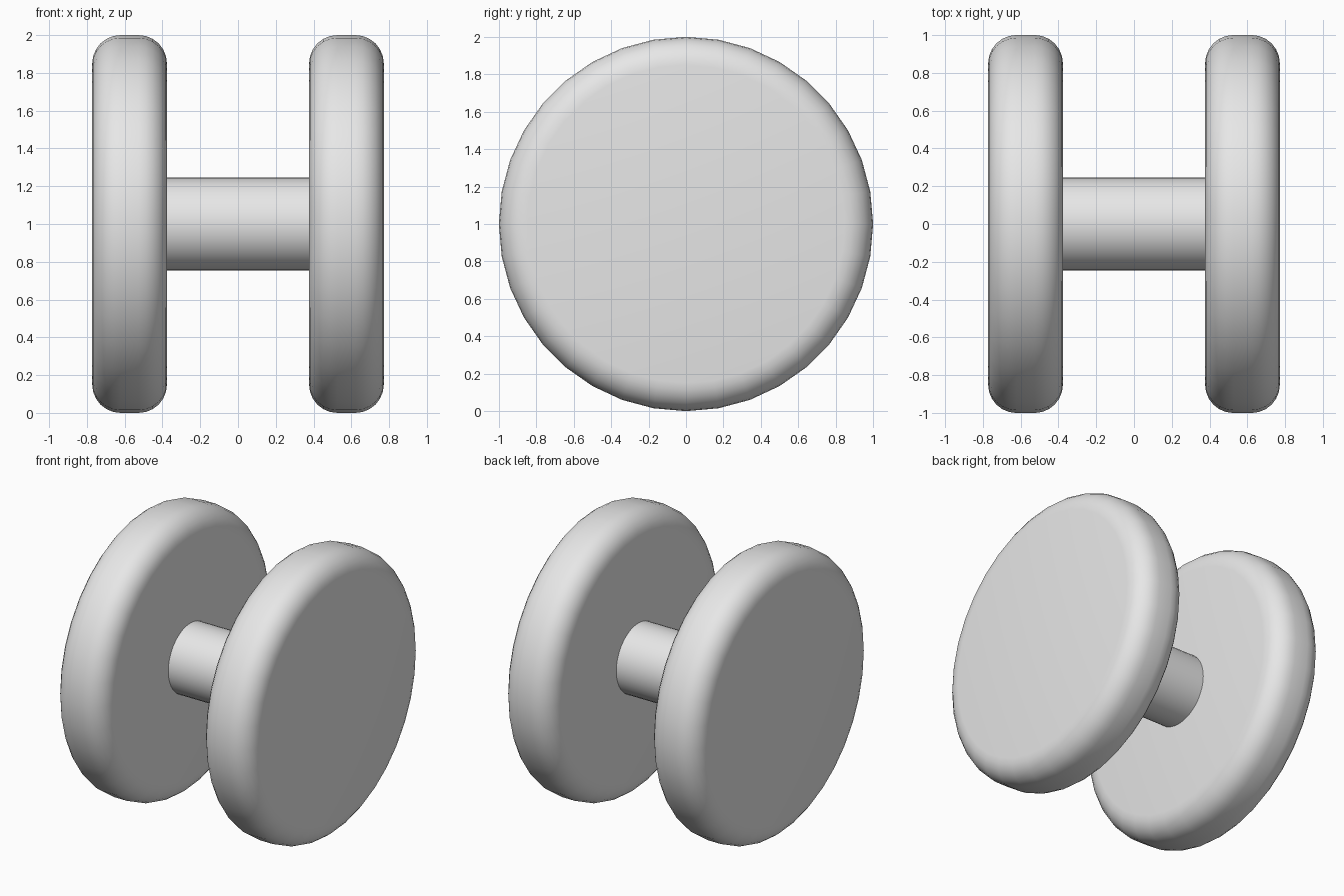
import bpy
import math

cube = bpy.data.objects.get("Cube")
if cube:
    bpy.data.objects.remove(cube, do_unlink=True)

RADIUS = 1.0          # wheel radius, also the height of the axle centre
WHEEL_X = 0.574       # distance of each wheel from the middle
WHEEL_WIDTH = 0.396
AXLE_RADIUS = 0.247

grey = bpy.data.materials.new("plain_grey")
grey.use_nodes = True
grey.diffuse_color = (0.8, 0.8, 0.8, 1)
grey.node_tree.nodes["Principled BSDF"].inputs["Base Color"].default_value = (0.8, 0.8, 0.8, 1)


def add_disc(name, x, radius, width, sides, rounding=0):
    """Cylinder lying along x, with optionally rounded rims."""
    bpy.ops.mesh.primitive_cylinder_add(
        vertices=sides, radius=radius, depth=width,
        location=(x, 0, RADIUS), rotation=(0, math.pi / 2, 0))
    obj = bpy.context.object
    obj.name = name
    obj.data.materials.append(grey)
    if rounding:
        bevel = obj.modifiers.new("rounded_rim", "BEVEL")
        bevel.width = rounding
        bevel.segments = 6
        bevel.limit_method = "ANGLE"
        bpy.ops.object.modifier_apply(modifier=bevel.name)
    bpy.ops.object.shade_smooth_by_angle(angle=math.radians(30))
    return obj


# Two rounded wheels
for name, side in (("left_wheel", 1), ("right_wheel", -1)):
    add_disc(name, side * WHEEL_X, RADIUS, WHEEL_WIDTH, 36, rounding=0.15)

# Axle joining the wheels, sunk a little into both
add_disc("axle", 0, AXLE_RADIUS, 2 * WHEEL_X - WHEEL_WIDTH + 0.1, 36)
